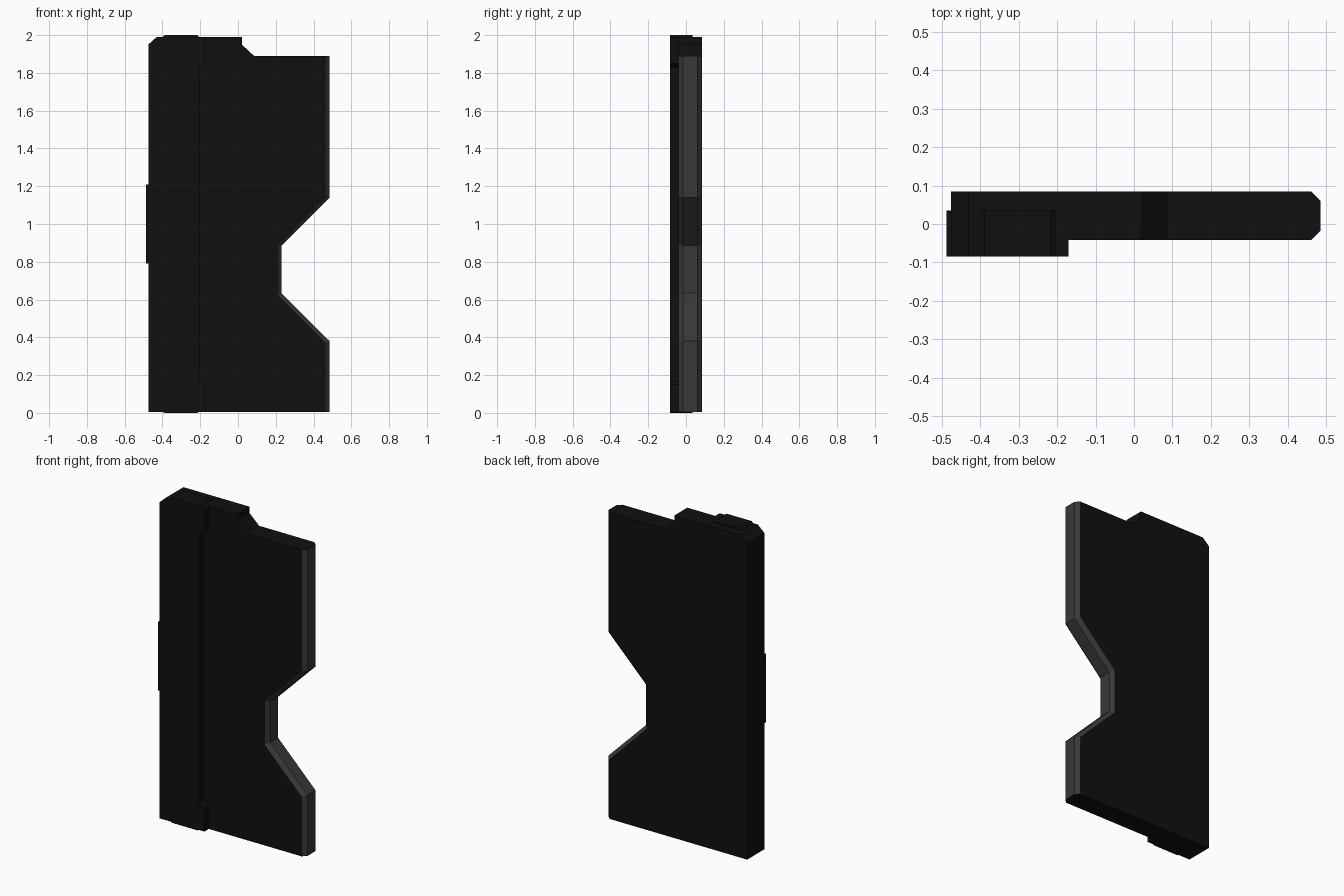
import bpy, bmesh

if "Cube" in bpy.data.objects:
    bpy.data.objects.remove(bpy.data.objects["Cube"])


def material(name, v):
    m = bpy.data.materials.new(name)
    m.diffuse_color = (v, v, v, 1)
    m.use_nodes = True
    m.node_tree.nodes["Principled BSDF"].inputs["Base Color"].default_value = m.diffuse_color
    return m


BLACK = material("black", 0.005)
GREY = material("edge_grey", 0.04)


def loft(name, layers, grey=()):
    """Join matching (x, z) outlines at increasing y; sides listed in grey get the edge colour."""
    bm = bmesh.new()
    rings = [[bm.verts.new((x, y, z)) for x, z in pts] for y, pts in layers]
    bm.faces.new(rings[0])
    bm.faces.new(rings[-1][::-1])
    n = len(rings[0])
    for a, b in zip(rings, rings[1:]):
        for i in range(n):
            j = (i + 1) % n
            f = bm.faces.new((a[i], b[i], b[j], a[j]))
            f.material_index = 1 if i in grey else 0
    bmesh.ops.recalc_face_normals(bm, faces=bm.faces)
    me = bpy.data.meshes.new(name)
    bm.to_mesh(me)
    bm.free()
    me.materials.append(BLACK)
    me.materials.append(GREY)
    ob = bpy.data.objects.new(name, me)
    bpy.context.collection.objects.link(ob)
    return ob


def block(name, x0, x1, y0, y1, z0, z1, slope=0.0, top=True):
    """Box whose outer end corners slope inwards in x."""
    a, b = (0, slope) if top else (slope, 0)
    pts = [(x0 + a, z0), (x1 - a, z0), (x1 - b, z1), (x0 + b, z1)]
    return loft(name, [(y0, pts), (y1, pts)])


# Main panel with notched, bevelled right edge
rest = [(0.085, 1.89), (0.02, 1.95), (0.02, 1.99),
        (-0.43, 1.99), (-0.475, 1.95), (-0.475, 0.005)]
outer = [(0.485, 0.005), (0.485, 0.38), (0.23, 0.635),
         (0.23, 0.885), (0.485, 1.14), (0.485, 1.89)] + rest
inner = [(0.461, 0.005), (0.461, 0.37), (0.208, 0.625),
         (0.208, 0.895), (0.461, 1.15), (0.461, 1.89)] + rest
loft("main_panel", [(-0.041, inner), (-0.017, outer), (0.06, outer), (0.084, inner)],
     grey=range(5))

# Raised spine strip, wider at both ends
spine = [(-0.475, 0.005), (-0.17, 0.005), (-0.17, 0.15), (-0.205, 0.17),
         (-0.205, 1.83), (-0.17, 1.85), (-0.17, 1.99), (-0.43, 1.99), (-0.475, 1.95)]
loft("spine_strip", [(-0.084, spine), (-0.041, spine)])

# Shallow caps above and below the spine
block("top_cap", -0.40, -0.205, -0.084, 0.035, 1.99, 2.0, 0.012)
block("bottom_cap", -0.40, -0.205, -0.084, 0.035, 0.0, 0.005, 0.012, top=False)

# Tab on the left side
block("side_tab", -0.487, -0.475, -0.084, 0.035, 0.79, 1.21)
